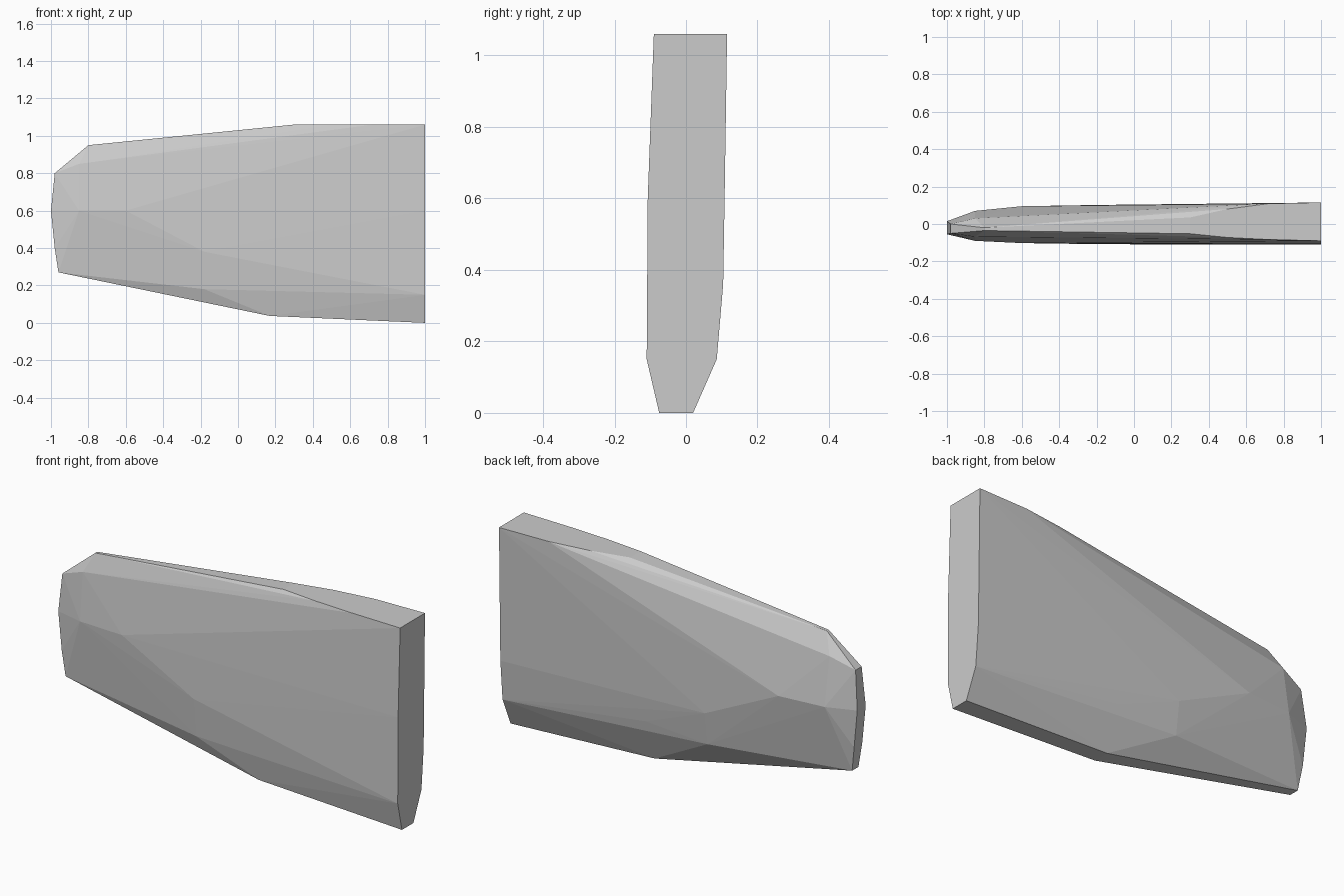
import bpy, bmesh

if "Cube" in bpy.data.objects:
    bpy.data.objects.remove(bpy.data.objects["Cube"])

# Faceted tapering slab: stations along x, each a rib of (y, z) corners
RIBS = [
    # flat butt end
    (1.0, [(-.09, 1.06), (.115, 1.06), (.108, .6), (.104, .36), (.086, .15),
           (.02, 0), (-.075, 0), (-.11, .15), (-.107, .6)]),
    # flat top edge and its taper
    (.72, [(-.083, 1.06), (.109, 1.06)]),
    (.5, [(-.072, 1.06), (.08, 1.06)]),
    (.3, [(-.052, 1.06), (.035, 1.06)]),
    # keel corner and lower bevel
    (.17, [(-.07, .037), (.015, .037), (.09, .26)]),
    # broad side bulges
    (-.18, [(-.108, .38), (-.09, .18), (.102, .4), (.08, .23)]),
    (-.6, [(-.102, .6), (.095, .6)]),
    (-.85, [(-.09, .6), (.07, .6), (-.068, .85), (.03, .85)]),
    # rounded tip
    (-.8, [(-.035, .95), (-.02, .95)]),
    (-.96, [(-.052, .27), (0, .27)]),
    (-.98, [(-.05, .8), (0, .8), (-.055, .4), (.012, .4)]),
    (-1.0, [(-.055, .6), (.015, .6)]),
]

# Skin the ribs with a convex shell
bm = bmesh.new()
for x, rib in RIBS:
    for y, z in rib:
        bm.verts.new((x, y, z))
hull = bmesh.ops.convex_hull(bm, input=bm.verts[:])
loose = {g for g in hull["geom_interior"] + hull["geom_unused"]
         if isinstance(g, bmesh.types.BMVert)}
bmesh.ops.delete(bm, geom=list(loose), context='VERTS')
bmesh.ops.recalc_face_normals(bm, faces=bm.faces[:])

mesh = bpy.data.meshes.new("tapered_slab")
bm.to_mesh(mesh)
bm.free()

# Single plain grey
grey = bpy.data.materials.new("plain_grey")
grey.diffuse_color = (.6, .6, .6, 1)
grey.use_nodes = True
grey.node_tree.nodes["Principled BSDF"].inputs["Base Color"].default_value = grey.diffuse_color
mesh.materials.append(grey)
slab = bpy.data.objects.new("tapered_slab", mesh)
bpy.context.collection.objects.link(slab)
